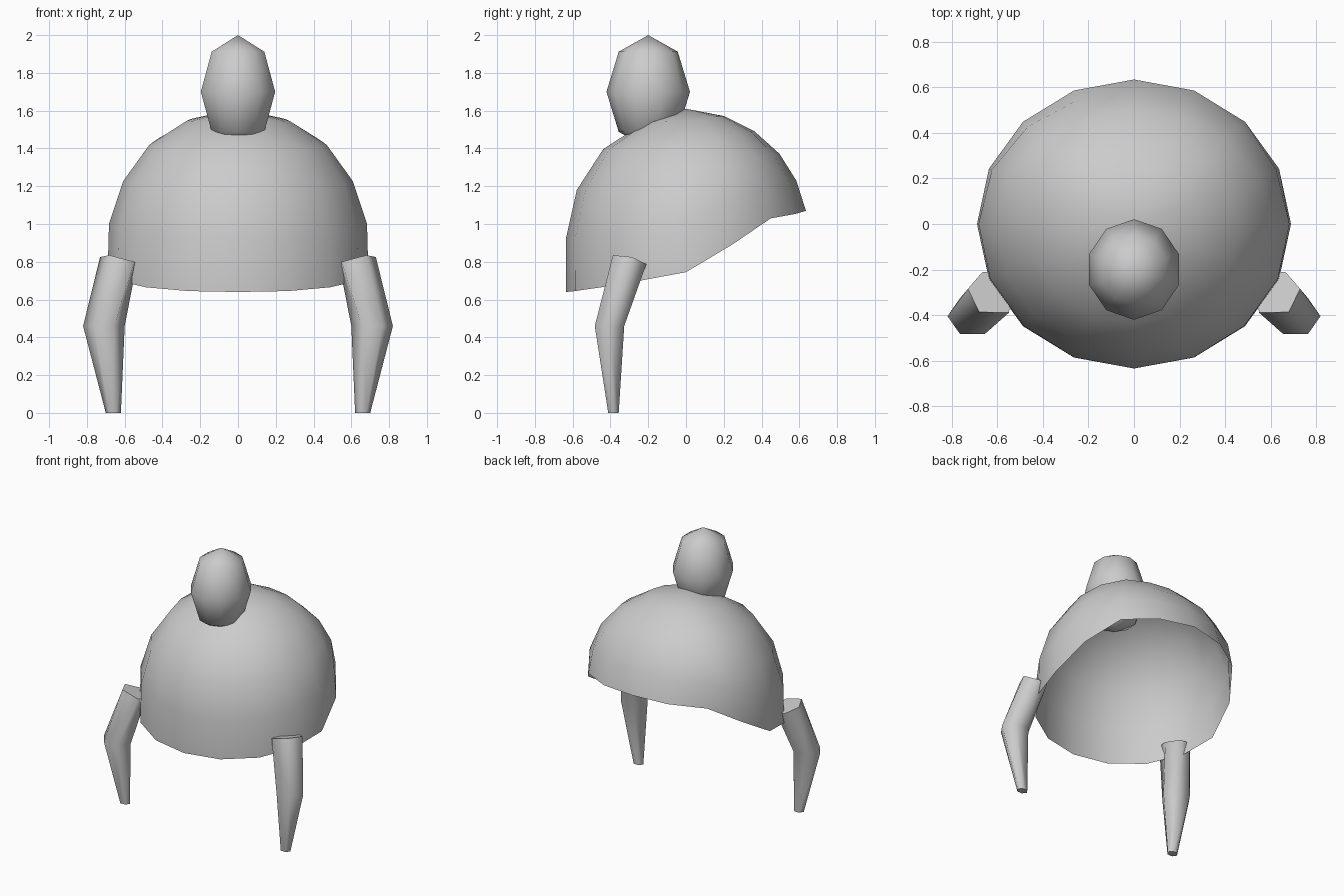
import bpy, bmesh
from math import sin, cos, pi, radians

if "Cube" in bpy.data.objects:
    bpy.data.objects.remove(bpy.data.objects["Cube"])


def skin(name, rings, top=None, bottom=None, cap=False, angle=75):
    """Skin a stack of equal-sized rings, optionally closing with poles or flat caps."""
    bm = bmesh.new()
    loops = [[bm.verts.new(p) for p in ring] for ring in rings]
    n = len(loops[0])
    for a, b in zip(loops, loops[1:]):
        for i in range(n):
            j = (i + 1) % n
            bm.faces.new((a[i], b[i], b[j], a[j]))
    for pole, loop in ((top, loops[0]), (bottom, loops[-1])):
        if pole:
            v = bm.verts.new(pole)
            for i in range(n):
                bm.faces.new((v, loop[i], loop[(i + 1) % n]))
        elif cap:
            bm.faces.new(loop)
    bmesh.ops.recalc_face_normals(bm, faces=bm.faces)
    mesh = bpy.data.meshes.new(name)
    bm.to_mesh(mesh)
    bm.free()
    obj = bpy.data.objects.new(name, mesh)
    bpy.context.collection.objects.link(obj)
    bpy.ops.object.select_all(action='DESELECT')
    obj.select_set(True)
    bpy.context.view_layer.objects.active = obj
    bpy.ops.object.shade_smooth_by_angle(angle=radians(angle))
    return obj


def ellipse(cx, cy, z, rx, ry, n, start=0.0):
    return [(cx + rx * cos(start + 2 * pi * i / n),
             cy + ry * sin(start + 2 * pi * i / n), z) for i in range(n)]


# Open dome shell: rim height runs from front to back, sides are mirrored
APEX = 1.61
rim_z = [0.64, 0.645, 0.665, 0.70, 0.745, 0.89, 1.03, 1.055, 1.07]
drop = [0.072, 0.22, 0.442, 0.705, 1.0]
r_front = [0.34, 0.69, 0.91, 1.0, 1.0]
r_side = [0.39, 0.68, 0.88, 0.99, 1.0]
r_back = [0.32, 0.57, 0.78, 0.92, 1.0]
rings = []
for k in range(5):
    ring = []
    for i in range(16):
        a = 2 * pi * i / 16
        c = cos(a)
        end = r_front[k] if c > 0 else r_back[k]
        r = r_side[k] + (end - r_side[k]) * c * c
        z = APEX - drop[k] * (APEX - rim_z[min(i, 16 - i)])
        ring.append((0.69 * r * sin(a), -0.635 * r * c, z))
    rings.append(ring)
skin("dome_shell", rings, top=(0, 0, APEX))

# Egg-shaped head sunk into the dome
head = [ellipse(0, -0.2, 1.70 + 0.3 * cos(t), 0.207 * sin(t), 0.221 * sin(t), 10, pi / 2)
        for t in (pi / 4, pi / 2, 3 * pi / 4)]
skin("head", head, top=(0, -0.2, 2.0), bottom=(0, -0.2, 1.40))

# Bent, tapering six-sided legs
hip = [(0.73, -0.285, 0.825), (0.665, -0.21, 0.788), (0.585, -0.213, 0.783),
       (0.535, -0.31, 0.79), (0.55, -0.39, 0.80), (0.68, -0.387, 0.835)]
knee = ellipse(0.71, -0.405, 0.46, 0.11, 0.09, 6)
foot = ellipse(0.66, -0.384, 0.0, 0.04, 0.032, 6)
for name, s in (("right_leg", 1), ("left_leg", -1)):
    skin(name, [[(s * x, y, z) for x, y, z in ring] for ring in (hip, knee, foot)], cap=True)
